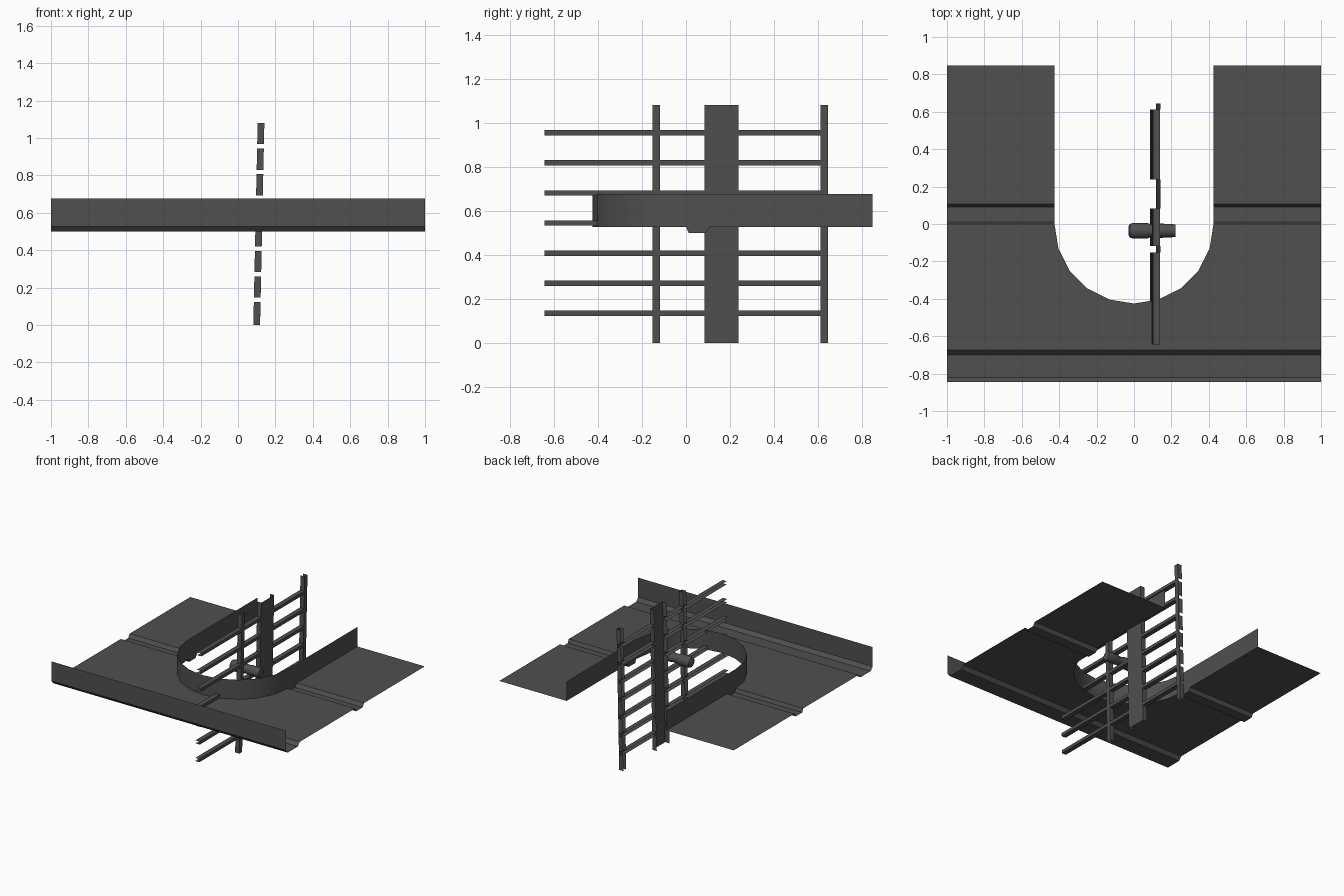
import bpy, bmesh, math

if "Cube" in bpy.data.objects:
    bpy.data.objects.remove(bpy.data.objects["Cube"])

grey = bpy.data.materials.new("dark_grey")
grey.diffuse_color = (0.08, 0.08, 0.08, 1)
grey.use_nodes = True
grey.node_tree.nodes["Principled BSDF"].inputs["Base Color"].default_value = grey.diffuse_color


def make(name, quads, mirror=False, smooth=False):
    """Object from a list of faces given as corner tuples."""
    bm = bmesh.new()
    for q in quads:
        bm.faces.new([bm.verts.new(p) for p in q])
    bmesh.ops.remove_doubles(bm, verts=bm.verts, dist=0.0005)
    bmesh.ops.dissolve_degenerate(bm, edges=bm.edges, dist=0.0005)
    me = bpy.data.meshes.new(name)
    bm.to_mesh(me)
    bm.free()
    me.materials.append(grey)
    ob = bpy.data.objects.new(name, me)
    bpy.context.collection.objects.link(ob)
    bpy.context.view_layer.objects.active = ob
    ob.select_set(True)
    if mirror:
        ob.modifiers.new("mirror", "MIRROR").use_axis[0] = True
        bpy.ops.object.modifier_apply(modifier="mirror")
    if smooth:
        bpy.ops.object.shade_smooth_by_angle(angle=math.radians(35))
    ob.select_set(False)
    return ob


# Deck profile along y: front lip, trough, rounded opening, cross groove, rear edge
R, FLOOR, LOW, TOP = 0.425, 0.527, 0.50, 0.677
front = [(-0.845, TOP), (-0.845, FLOOR), (-0.822, LOW), (-0.70, LOW), (-0.675, FLOOR)]
arc = [(-R * math.cos(math.radians(18 * i)), FLOOR) for i in range(5)]
rear = [(0, FLOOR), (0.012, LOW), (0.09, LOW), (0.108, FLOOR), (0.847, FLOOR)]


def inner_x(y):
    return R if y >= 0 else math.sqrt(max(R * R - y * y, 0))


deck, wall = [], []
stations = front + arc + rear
for (y0, z0), (y1, z1) in zip(stations, stations[1:]):
    a, b = inner_x(y0), inner_x(y1)
    deck.append([(a, y0, z0), (1, y0, z0), (1, y1, z1), (b, y1, z1)])
    if y0 >= -R - 1e-6:
        wall.append([(a, y0, z0), (b, y1, z1), (b, y1, TOP), (a, y0, TOP)])
make("deck", deck, mirror=True)
make("opening_wall", wall, mirror=True, smooth=True)

# Leaning ladder of open channels, backs facing +x and flanges towards -x
HEIGHT, DEPTH, HALF = 1.08, 0.036, 0.012
rungs = [0.134 + 0.1368 * i for i in range(7)]
stiles = [(-0.152, -0.118), (0.084, 0.239), (0.611, 0.645)]


def pt(off, y, z):
    return (0.118 + 0.023 * z / HEIGHT - off, y, z)


def back(y0, y1, z0, z1):
    return [pt(0, y0, z0), pt(0, y1, z0), pt(0, y1, z1), pt(0, y0, z1)]


def side_flange(y, z0, z1, flip):
    q = [pt(0, y, z0), pt(0, y, z1), pt(DEPTH, y, z1), pt(DEPTH, y, z0)]
    return q[::-1] if flip else q


def flat_flange(z, y0, y1, flip):
    q = [pt(0, y0, z), pt(0, y1, z), pt(DEPTH, y1, z), pt(DEPTH, y0, z)]
    return q[::-1] if flip else q


# Uprights: continuous back, flanges interrupted where the rungs join
levels = [0] + [z + s * HALF for z in rungs for s in (-1, 1)] + [HEIGHT]
for name, (y0, y1) in zip(("front_upright", "wide_upright", "rear_upright"), stiles):
    quads = [back(y0, y1, 0, HEIGHT)]
    for z0, z1 in zip(levels[::2], levels[1::2]):
        quads += [side_flange(y0, z0, z1, True), side_flange(y1, z0, z1, False)]
    make(name, quads)

# Rungs: channel pieces between the uprights, overhanging at the front
spans = [(-0.643, -0.152), (-0.118, 0.084), (0.239, 0.611)]
for i, z in enumerate(rungs):
    quads = []
    for y0, y1 in spans:
        quads += [back(y0, y1, z - HALF, z + HALF),
                  flat_flange(z + HALF, y0, y1, False),
                  flat_flange(z - HALF, y0, y1, True)]
    make(f"rung_{i + 1}", quads)

# Handle: turned body along x with a rounded left end and tapered right end
profile = [(-0.03, 0), (-0.03, 0.022), (-0.022, 0.036), (-0.005, 0.042), (0.07, 0.042),
           (0.09, 0.034), (0.13, 0.034), (0.14, 0.038), (0.20, 0.036), (0.222, 0.032), (0.222, 0)]
N = 16
ring = [(math.cos(2 * math.pi * i / N), math.sin(2 * math.pi * i / N)) for i in range(N + 1)]
body = []
for (x0, r0), (x1, r1) in zip(profile, profile[1:]):
    for (c0, s0), (c1, s1) in zip(ring, ring[1:]):
        q = [(x, -0.036 + r * c, 0.605 + r * s) for x, r, c, s in
             ((x0, r0, c0, s0), (x0, r0, c1, s1), (x1, r1, c1, s1), (x1, r1, c0, s0))]
        body.append(q[::-1])
make("handle", body, smooth=True)
